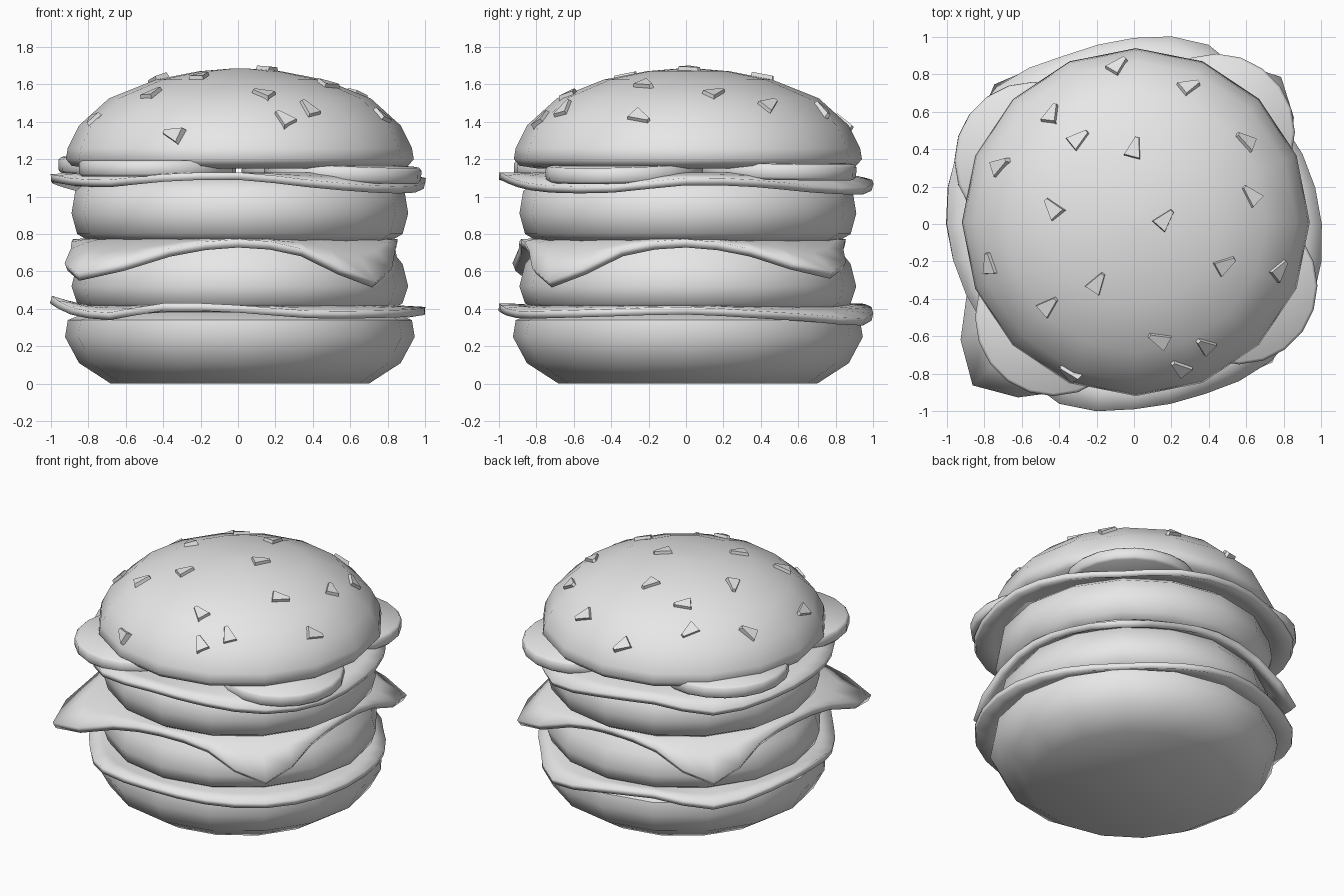
import bpy
import bmesh
import math
import random
from mathutils import Matrix, Vector
from mathutils.bvhtree import BVHTree

if "Cube" in bpy.data.objects:
    bpy.data.objects.remove(bpy.data.objects["Cube"])

random.seed(4)

# One plain colour for everything
grey = bpy.data.materials.new("plain_light_grey")
grey.use_nodes = True
COLOUR = (0.8, 0.8, 0.8, 1)
grey.diffuse_color = COLOUR
grey.node_tree.nodes["Principled BSDF"].inputs["Base Color"].default_value = COLOUR


def finish(name, bm, smooth_angle=None):
    """Turn a bmesh into a named object with the shared material."""
    bmesh.ops.recalc_face_normals(bm, faces=bm.faces)
    mesh = bpy.data.meshes.new(name)
    bm.to_mesh(mesh)
    bm.free()
    obj = bpy.data.objects.new(name, mesh)
    bpy.context.collection.objects.link(obj)
    mesh.materials.append(grey)
    if smooth_angle:
        bpy.ops.object.select_all(action='DESELECT')
        obj.select_set(True)
        bpy.context.view_layer.objects.active = obj
        bpy.ops.object.shade_smooth_by_angle(angle=math.radians(smooth_angle))
    return obj


def skin(bm, rings):
    """Join successive rings of vertices with quads."""
    for low, high in zip(rings, rings[1:]):
        for i in range(len(low)):
            j = (i + 1) % len(low)
            bm.faces.new((low[i], low[j], high[j], high[i]))


def lathe(name, profile, centre=(0.01, 0.01), sides=16):
    """Round layer from a (radius, height) profile, capped at both ends."""
    bm = bmesh.new()
    rings = []
    for r, z in profile:
        angles = [math.tau * i / sides for i in range(sides)]
        rings.append([bm.verts.new((centre[0] + r * math.cos(a),
                                    centre[1] + r * math.sin(a), z)) for a in angles])
    skin(bm, rings)
    bm.faces.new(rings[0])
    bm.faces.new(rings[-1])
    return finish(name, bm, 50)


def cyclic(table, t):
    """Smooth interpolation around a closed table, t in 0..1."""
    n = len(table)
    i = int(t * n)
    f = t * n - i
    a, b, c, d = (table[(i + k) % n] for k in (-1, 0, 1, 2))
    return b + 0.5 * f * (c - a + f * (2 * a - 5 * b + 4 * c - d + f * (3 * (b - c) + d - a)))


def leaf(name, radii, heights, inner, level, thickness, sides=32):
    """Thin sheet, flat in the middle, with a wavy or drooping rim."""
    bm = bmesh.new()
    rings = []
    for blend, drop in ((0, 0), (0.5, 0.4), (1, 1)):
        ring = []
        for i in range(sides):
            a = math.tau * i / sides
            r = inner + blend * (cyclic(radii, i / sides) - inner)
            z = level + drop * (cyclic(heights, i / sides) - level)
            ring.append(bm.verts.new((r * math.cos(a), r * math.sin(a), z)))
        rings.append(ring)
    skin(bm, rings)
    bm.faces.new(rings[0])
    obj = finish(name, bm, 50)
    solid = obj.modifiers.new("thickness", 'SOLIDIFY')
    solid.thickness = thickness
    solid.offset = 0
    return obj


# Buns and patties
lathe("bottom_bun", [(0.69, 0), (0.86, 0.11), (0.935, 0.25), (0.92, 0.34), (0.82, 0.38)])
lathe("lower_patty", [(0.8, 0.39), (0.87, 0.43), (0.9, 0.52), (0.87, 0.64), (0.79, 0.74)])
lathe("upper_patty", [(0.8, 0.76), (0.87, 0.8), (0.9, 0.91), (0.88, 1.03), (0.79, 1.1)])
bun = lathe("top_bun", [(0.8, 1.15), (0.9, 1.165), (0.93, 1.2), (0.92, 1.26), (0.86, 1.38),
                        (0.7, 1.525), (0.45, 1.625), (0.22, 1.67), (0.04, 1.685)])

# Lettuce leaves: rim radius and height, counter-clockwise from +x
rim = [1, 0.97, 0.95, 1.03, 0.99, 0.97, 1.03, 1.02,
       1, 0.97, 0.97, 1.04, 0.99, 0.98, 1.03, 1.03]
leaf("lower_lettuce", rim,
     [0.39, 0.37, 0.35, 0.33, 0.39, 0.41, 0.36, 0.42,
      0.45, 0.39, 0.36, 0.41, 0.4, 0.37, 0.37, 0.38], 0.8, 0.4, 0.04)
leaf("upper_lettuce", rim,
     [1.08, 1.07, 1.04, 1.03, 1.07, 1.08, 1.03, 1.07,
      1.1, 1.08, 1.07, 1.1, 1.11, 1.07, 1.04, 1.04], 0.8, 1.11, 0.04)

# Cheese slice with four drooping corners
leaf("cheese_slice",
     [0.85, 0.9, 1.1, 0.9, 0.85, 0.9, 1.04, 0.9,
      0.88, 0.96, 1.21, 0.96, 0.88, 0.9, 1.03, 0.9],
     [0.75, 0.7, 0.58, 0.7, 0.75, 0.7, 0.53, 0.7,
      0.75, 0.7, 0.57, 0.7, 0.75, 0.7, 0.53, 0.7], 0.78, 0.755, 0.045)

# Tomato slices, tilted slightly outwards
slices = [(0.56, -0.33, 1.13, 0.05), (-0.43, -0.5, 1.15, 0),
          (0.44, 0.49, 1.14, 0.03), (-0.54, 0.34, 1.16, -0.03)]
for n, (x, y, z, tilt) in enumerate(slices):
    bm = bmesh.new()
    bmesh.ops.create_cone(bm, cap_ends=True, segments=20, radius1=0.42, radius2=0.42, depth=0.085)
    bmesh.ops.bevel(bm, geom=[e for e in bm.edges if abs(e.verts[0].co.z - e.verts[1].co.z) < 0.01],
                    offset=0.015, segments=1, affect='EDGES')
    axis = Vector((-y, x, 0))
    bm.transform(Matrix.Translation((x, y, z)) @ Matrix.Rotation(tilt, 4, axis))
    finish("tomato_slice_%d" % (n + 1), bm, 50)

# Sesame seeds: small tapered wedges resting on the top bun
spots = [(-.09, .84), (.29, .73), (-.44, .58), (-.3, .45), (-.72, .31), (0, .4), (.6, .44),
         (.63, .15), (-.43, .08), (.16, .02), (-.77, -.22), (-.2, -.32), (-.46, -.44),
         (.48, -.22), (.77, -.25), (.14, -.62), (.38, -.65), (.25, -.77), (-.34, -.8)]
probe = bmesh.new()
probe.from_mesh(bun.data)
surface = BVHTree.FromBMesh(probe)
probe.free()
for n, (x, y) in enumerate(spots):
    hit, normal, _, _ = surface.ray_cast(Vector((x, y, 3)), Vector((0, 0, -1)))
    if hit is None:
        continue
    bm = bmesh.new()
    rings = []
    for z, size in ((-0.03, 1), (0.02, 0.85)):
        rings.append([bm.verts.new((px * size, py * size, z))
                      for px, py in ((-0.05, -0.05), (0.05, -0.05), (0.012, 0.075), (-0.012, 0.075))])
    skin(bm, rings)
    bm.faces.new(rings[0])
    bm.faces.new(rings[1])
    turn = Matrix.Rotation(random.uniform(-1.3, 1.3), 4, 'Z')
    lean = Vector((0, 0, 1)).rotation_difference(normal).to_matrix().to_4x4()
    bm.transform(Matrix.Translation(hit) @ lean @ turn)
    finish("sesame_seed_%d" % (n + 1), bm)
